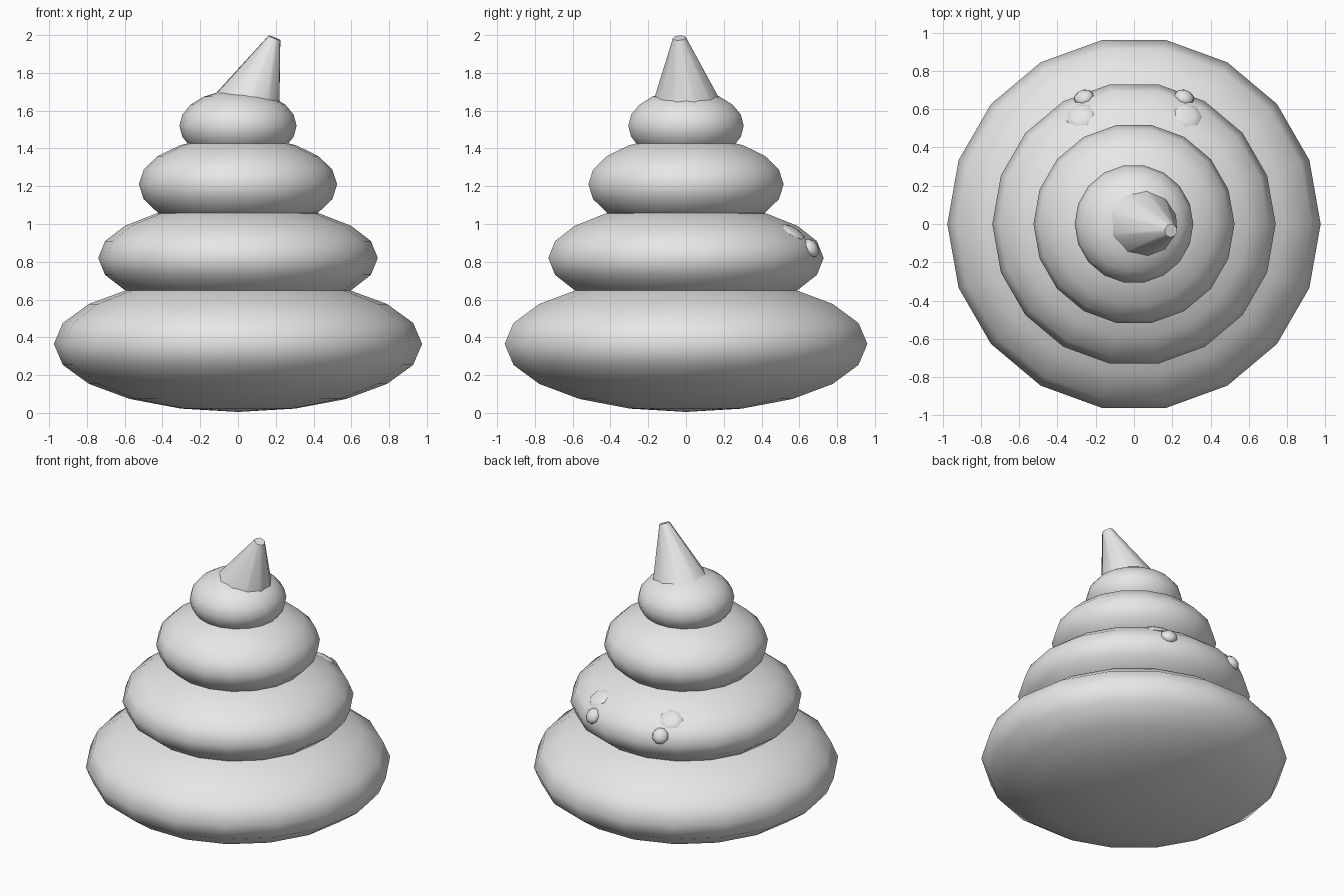
import bpy, bmesh, math
from mathutils import Vector, Matrix

cube = bpy.data.objects.get("Cube")
if cube:
    bpy.data.objects.remove(cube, do_unlink=True)

# single plain grey
grey = bpy.data.materials.new("plain grey")
grey.use_nodes = True
COLOUR = (0.8, 0.8, 0.8, 1)
grey.diffuse_color = COLOUR
grey.node_tree.nodes["Principled BSDF"].inputs["Base Color"].default_value = COLOUR
UP = Vector((0, 0, 1))


def finish(bm, name, centre, direction=UP):
    """Turn a bmesh into a smooth object whose own z axis follows direction."""
    bmesh.ops.recalc_face_normals(bm, faces=bm.faces)
    mesh = bpy.data.meshes.new(name)
    bm.to_mesh(mesh)
    bm.free()
    mesh.materials.append(grey)
    obj = bpy.data.objects.new(name, mesh)
    bpy.context.collection.objects.link(obj)
    turn = UP.rotation_difference(Vector(direction).normalized())
    obj.matrix_world = Matrix.Translation(centre) @ turn.to_matrix().to_4x4()
    bpy.ops.object.select_all(action='DESELECT')
    obj.select_set(True)
    bpy.context.view_layer.objects.active = obj
    bpy.ops.object.shade_smooth_by_angle(angle=math.radians(50))
    return obj


def ball(name, centre, width, height, segments, rings, direction=UP):
    """Flattened sphere, spun from a half-circle that starts on the x axis."""
    bm = bmesh.new()
    arc = []
    for i in range(rings + 1):
        a = math.pi * (i / rings - 0.5)
        arc.append(bm.verts.new((width * math.cos(a), 0, height * math.sin(a))))
    edges = [bm.edges.new(pair) for pair in zip(arc, arc[1:])]
    bmesh.ops.spin(bm, geom=arc + edges, cent=(0, 0, 0), axis=UP,
                   angle=math.tau, steps=segments)
    bmesh.ops.remove_doubles(bm, verts=bm.verts, dist=0.0005)
    return finish(bm, name, centre, direction)


# stacked layers: height of centre, radius, half thickness
layers = {
    "bottom_layer": (0.365, 0.975, 0.36),
    "lower_middle_layer": (0.82, 0.74, 0.29),
    "upper_middle_layer": (1.21, 0.525, 0.255),
    "top_layer": (1.52, 0.31, 0.19),
}
for name, (z, radius, half) in layers.items():
    ball(name, (0, 0, z), radius, half, 18, 10)

# leaning pointed tip
lean = Vector((0.394, -0.1, 1)).normalized()
tip_end = Vector((0.193, -0.035, 1.985))
length = 0.45
bm = bmesh.new()
bmesh.ops.create_cone(bm, cap_ends=True, segments=10, radius1=0.212,
                      radius2=0.035, depth=length)
finish(bm, "pointed_tip", tip_end - lean * length / 2, lean)

# eyes and shallow brow patches on the back of the second layer
for side, s in (("left", 1), ("right", -1)):
    ball(side + "_eye", (s * 0.262, 0.66, 0.872), 0.055, 0.036, 8, 6,
         (s * 0.47, 1.22, 0.8))
    ball(side + "_brow_patch", (s * 0.282, 0.565, 0.958), 0.075, 0.018, 7, 6,
         (s * 0.51, 1.04, 1.77))
